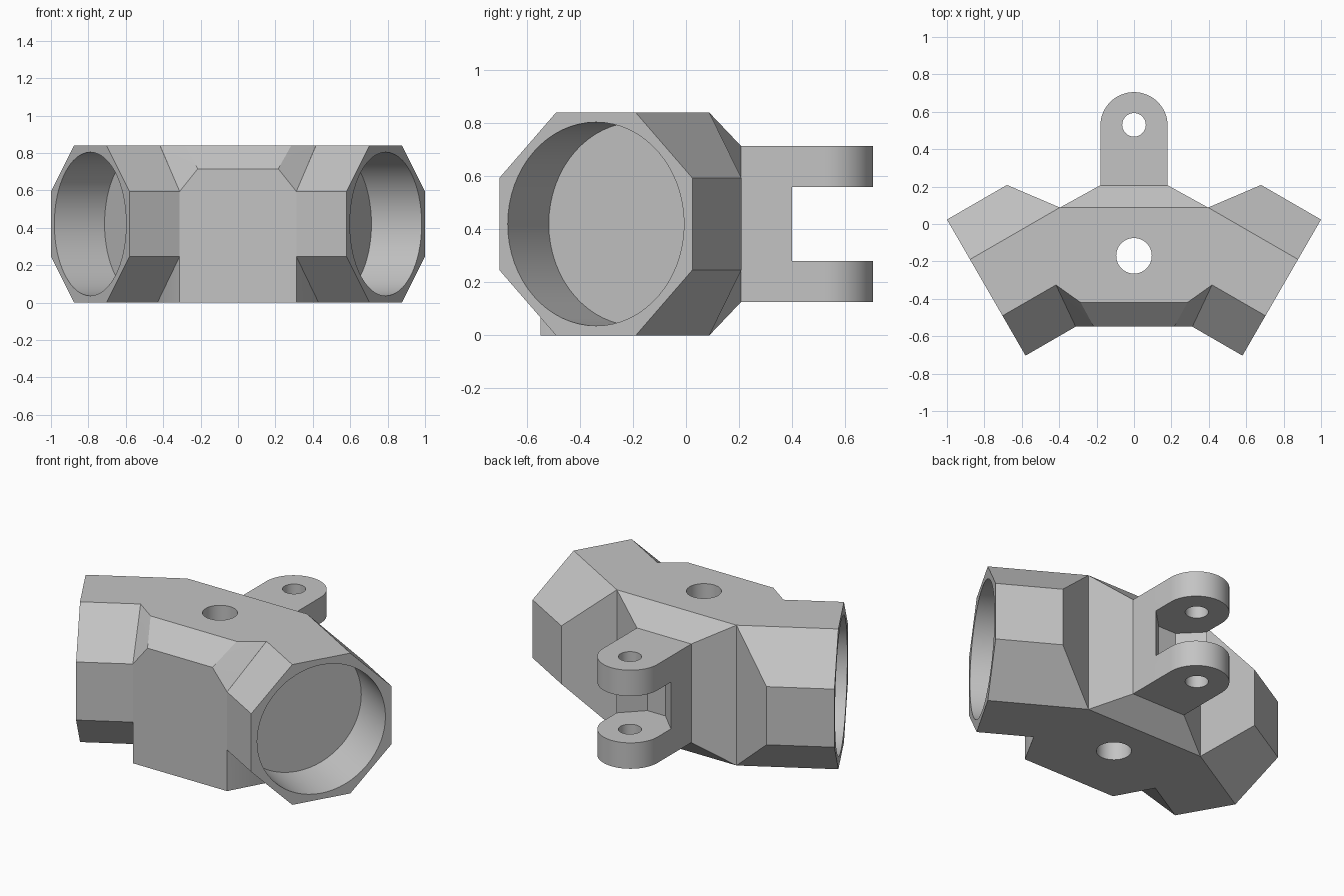
import bpy
import bmesh
from math import sin, cos, pi, radians
from mathutils import Vector

if "Cube" in bpy.data.objects:
    bpy.data.objects.remove(bpy.data.objects["Cube"], do_unlink=True)

HEIGHT = 0.84
MID = HEIGHT / 2

metal = bpy.data.materials.new("plain_grey")
metal.use_nodes = True
grey = (0.55, 0.55, 0.55, 1)
metal.diffuse_color = grey
metal.node_tree.nodes["Principled BSDF"].inputs["Base Color"].default_value = grey


def finish(name, bm):
    bmesh.ops.recalc_face_normals(bm, faces=bm.faces)
    mesh = bpy.data.meshes.new(name)
    bm.to_mesh(mesh)
    bm.free()
    obj = bpy.data.objects.new(name, mesh)
    bpy.context.collection.objects.link(obj)
    mesh.materials.append(metal)
    return obj


def hull(name, points):
    bm = bmesh.new()
    for p in points:
        bm.verts.new(p)
    bmesh.ops.convex_hull(bm, input=bm.verts)
    loose = [v for v in bm.verts if not v.link_faces]
    bmesh.ops.delete(bm, geom=loose, context="VERTS")
    # merge coplanar triangles into clean faces
    bmesh.ops.dissolve_limit(bm, angle_limit=radians(1), verts=bm.verts, edges=bm.edges)
    return finish(name, bm)


def prism(name, outline, low, high):
    bm = bmesh.new()
    base = bm.faces.new([bm.verts.new((x, y, low)) for x, y in outline])
    moved = bmesh.ops.extrude_face_region(bm, geom=[base])["geom"]
    verts = [g for g in moved if isinstance(g, bmesh.types.BMVert)]
    bmesh.ops.translate(bm, verts=verts, vec=(0, 0, high - low))
    return finish(name, bm)


def arc(x, y, radius, start=0, sweep=2 * pi, steps=64):
    return [(x + radius * cos(start + sweep * i / steps),
             y + radius * sin(start + sweep * i / steps)) for i in range(steps)]


def cut(obj, cutter):
    cutter.hide_render = True
    mod = obj.modifiers.new("cut", "BOOLEAN")
    mod.operation = "DIFFERENCE"
    mod.solver = "EXACT"
    mod.object = cutter
    bpy.context.view_layer.objects.active = obj
    bpy.ops.object.modifier_apply(modifier=mod.name)
    bpy.data.objects.remove(cutter, do_unlink=True)


def make_socket(name, side):
    """Octagonal tube with a blind round bore and a mitred inner end."""
    mouth = Vector((0.79 * side, -0.34, MID))
    axis = Vector((cos(pi / 6) * side, -sin(pi / 6), 0))
    across = Vector((sin(pi / 6) * side, cos(pi / 6), 0))
    bm = bmesh.new()

    def ring(outline, depths):
        return [bm.verts.new(mouth + across * u + Vector((0, 0, z)) - axis * d)
                for (u, z), d in zip(outline, depths)]

    octagon = arc(0, 0, MID / cos(pi / 8), pi / 8, steps=8)
    circle = arc(0, 0, 0.384, pi / 8, steps=64)
    depths = [0.37, 0.555, 0.33, 0.31]
    rim = ring(octagon, [0] * 8)
    inner = ring(octagon, depths + depths[::-1])
    bore = ring(circle, [0] * 64)
    floor = ring(circle, [0.31] * 64)
    # outer walls and the mouth face around the bore
    for k in range(8):
        n = (k + 1) % 8
        bm.faces.new([rim[k], rim[n], inner[n], inner[k]])
        curve = [bore[(8 * k + i) % 64] for i in range(8, -1, -1)]
        bm.faces.new([rim[k], rim[n]] + curve)
    # bore wall and floor
    for i in range(64):
        n = (i + 1) % 64
        bm.faces.new([bore[i], bore[n], floor[n], floor[i]])
    bm.faces.new(floor)
    # mitred inner end
    for k in range(3):
        bm.faces.new([inner[k], inner[k + 1], inner[6 - k], inner[7 - k]])
    return finish(name, bm)


# Central body: chamfered block with a vertical bolt hole, lapping into the sockets
half = [
    (0.312, -0.549, 0), (0.43, -0.335, 0), (0.45, -0.1, 0), (0.396, 0.088, 0),
    (0.285, -0.42, HEIGHT), (0.417, -0.326, HEIGHT),
    (0.45, -0.1, HEIGHT), (0.396, 0.088, HEIGHT),
    (0.312, -0.549, 0.594), (0.215, -0.549, 0.715),
    (0.18, 0.207, 0.715), (0.18, 0.207, 0.125),
]
body = hull("central_body", half + [(-x, y, z) for x, y, z in half])
cut(body, prism("bolt_hole", arc(0, -0.17, 0.095), -0.2, 1))

# Angled sockets
parts = [body, make_socket("left_socket", 1), make_socket("right_socket", -1)]

# Rear clevis: rounded lug, split by a slot and drilled for a pin
lug = arc(0, 0.525, 0.18, 0, pi, 32) + [(-0.18, 0.525), (-0.18, 0.15), (0.18, 0.15)]
clevis = prism("rear_clevis", lug, 0.125, 0.715)
slot = [(-0.3, 0.4), (-0.18, 0.4), (-0.06, 0.28), (0.06, 0.28),
        (0.18, 0.4), (0.3, 0.4), (0.3, 0.9), (-0.3, 0.9)]
cut(clevis, prism("slot", slot, 0.28, 0.56))
cut(clevis, prism("pin_hole", arc(0, 0.53, 0.063, steps=48), 0, 1))
parts.append(clevis)

# Smooth round walls, keep hard edges
bpy.ops.object.select_all(action="DESELECT")
for part in parts:
    part.select_set(True)
bpy.context.view_layer.objects.active = body
bpy.ops.object.shade_smooth_by_angle(angle=radians(18))
